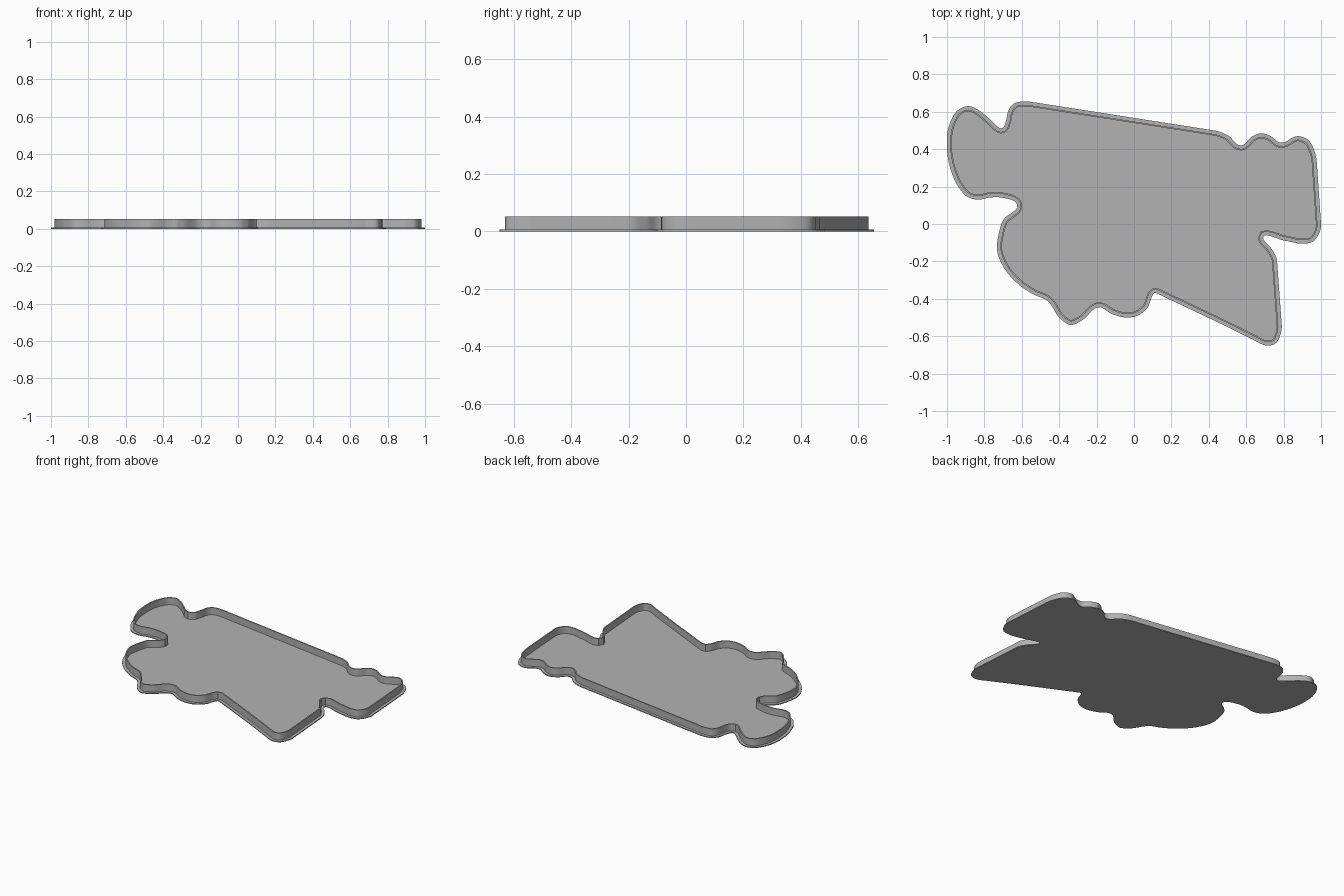
import bpy
import bmesh
from mathutils import Vector
from mathutils.geometry import interpolate_bezier

cube = bpy.data.objects.get("Cube")
if cube:
    bpy.data.objects.remove(cube, do_unlink=True)

PLATE_TOP = 0.006
WALL_TOP = 0.053
WALL_OUTER = 0.019
WALL_INNER = 0.027
STEPS = 6

# Plate outline, clockwise from the left lobe, in hundredths of a unit
OUTLINE = [
    (-100, 40), (-98, 55), (-94, 61), (-88.5, 63), (-82.5, 60.5), (-77, 56),
    (-70, 51.5), (-68.5, 55), (-67, 61), (-64, 64.5), (-59, 65.5), (-53, 65),
    (43, 50), (50, 47.5), (57.5, 42), (63, 46.7), (68, 48.5), (73, 47),
    (78, 43.5), (88, 47), (93, 45), (96.5, 39), (98, 29), (100, 0),
    (98.5, -6), (95.5, -9.5), (91, -10.5), (81, -9), (69, -7.5), (73, -12.5),
    (76.5, -20), (79, -54), (78, -60), (75.5, -64), (71.5, -65), (64, -62),
    (40.5, -50.5), (12, -37), (7, -45), (2, -49), (-3, -50), (-12, -48),
    (-18, -44.5), (-28.5, -52), (-34, -54), (-38.5, -51.5), (-47, -40.5),
    (-53, -38), (-62, -32), (-69.5, -23.5), (-73.3, -13), (-72.5, -6),
    (-70, 2), (-62.5, 10.5), (-70, 14), (-77, 14.2), (-83.5, 13),
    (-89, 14.5), (-94, 20), (-98, 29),
]


def smooth_outline(points):
    """Closed smooth curve through the points, as a dense list."""
    pts = [Vector(p) / 100 for p in points]
    count = len(pts)
    tangents = []
    for i, p in enumerate(pts):
        back, ahead = p - pts[i - 1], pts[(i + 1) % count] - p
        # The shorter neighbour steers the tangent, so long sides stay straight
        t = back.normalized() * ahead.length + ahead.normalized() * back.length
        if max(back.length, ahead.length) > 0.25:
            t = back if back.length > ahead.length else ahead
        tangents.append(t.normalized())
    curve = []
    for i, p in enumerate(pts):
        j = (i + 1) % count
        reach = (pts[j] - p).length / 3
        curve += interpolate_bezier(p, p + tangents[i] * reach,
                                    pts[j] - tangents[j] * reach, pts[j],
                                    STEPS + 1)[:-1]
    return [Vector((v[0], v[1])) for v in curve]


def inset(loop, distance):
    """Move every point of a clockwise loop towards the inside."""
    result = []
    for i, p in enumerate(loop):
        along = (loop[(i + 1) % len(loop)] - loop[i - 1]).normalized()
        result.append(p + Vector((along.y, -along.x)) * distance)
    return result


def ring(bm, loop, z):
    return [bm.verts.new((p.x, p.y, z)) for p in loop]


def bridge(bm, a, b):
    for i in range(len(a)):
        bm.faces.new((a[i - 1], a[i], b[i], b[i - 1]))


def finish(bm, name, material):
    bmesh.ops.recalc_face_normals(bm, faces=bm.faces)
    mesh = bpy.data.meshes.new(name)
    bm.to_mesh(mesh)
    bm.free()
    mesh.materials.append(material)
    obj = bpy.data.objects.new(name, mesh)
    bpy.context.collection.objects.link(obj)
    bpy.ops.object.select_all(action="DESELECT")
    obj.select_set(True)
    bpy.context.view_layer.objects.active = obj
    bpy.ops.object.shade_smooth_by_angle()


grey = bpy.data.materials.new("plain grey")
grey.use_nodes = True
colour = (0.45, 0.45, 0.45, 1)
grey.diffuse_color = colour
grey.node_tree.nodes["Principled BSDF"].inputs["Base Color"].default_value = colour

edge = smooth_outline(OUTLINE)

# Thin base plate, whose margin forms the flange
bm = bmesh.new()
bottom, top = ring(bm, edge, 0), ring(bm, edge, PLATE_TOP)
bridge(bm, bottom, top)
bm.faces.new(bottom)
bm.faces.new(top)
finish(bm, "base_plate", grey)

# Thin upright wall that follows the outline
bm = bmesh.new()
outer, inner = inset(edge, WALL_OUTER), inset(edge, WALL_INNER)
rings = [ring(bm, outer, PLATE_TOP), ring(bm, outer, WALL_TOP),
         ring(bm, inner, WALL_TOP), ring(bm, inner, PLATE_TOP)]
for k in range(len(rings)):
    bridge(bm, rings[k - 1], rings[k])
finish(bm, "rim_wall", grey)
